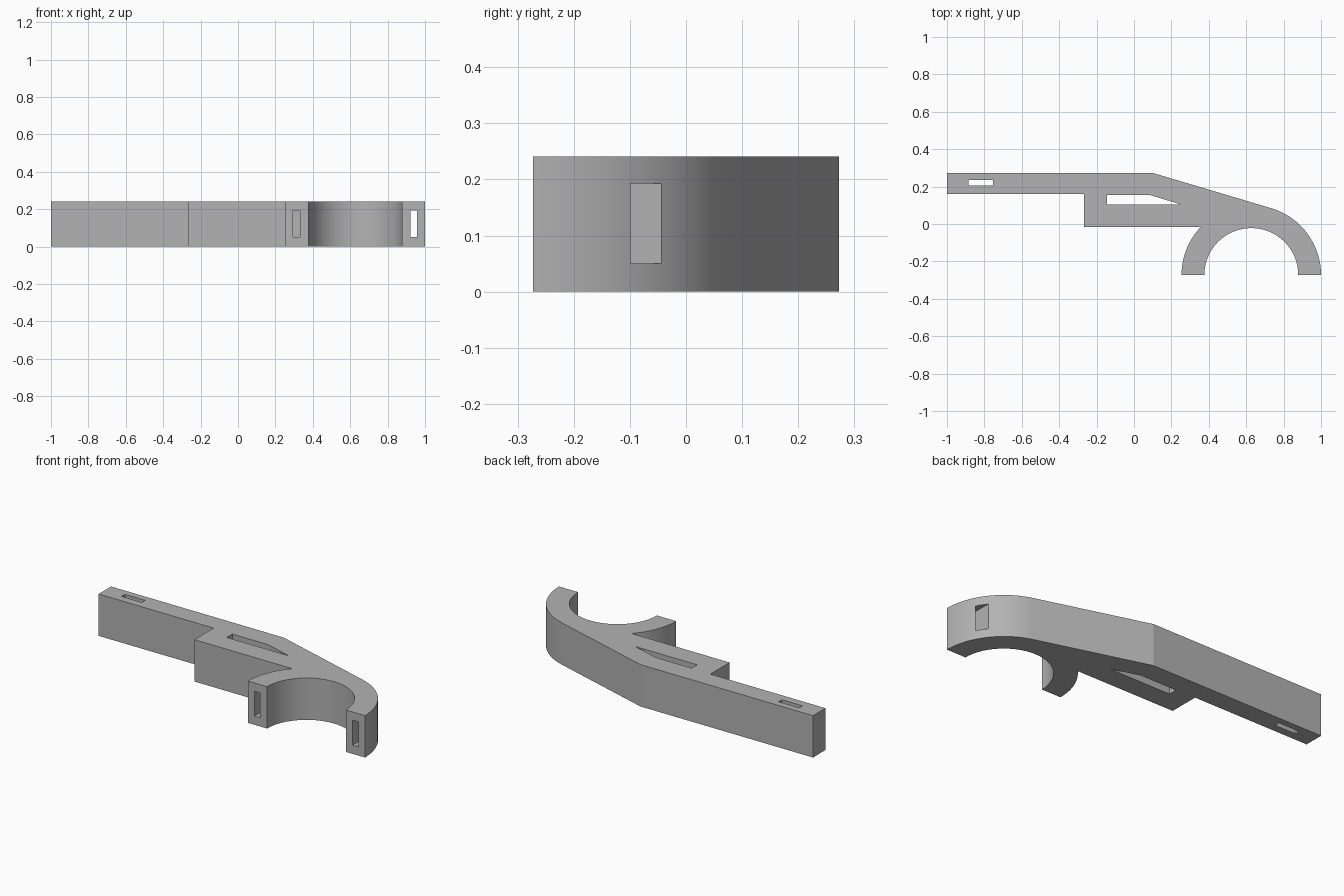
import bpy
import bmesh
from math import radians, cos, sin, atan2

if "Cube" in bpy.data.objects:
    bpy.data.objects.remove(bpy.data.objects["Cube"], do_unlink=True)

HEIGHT = 0.241
CX, CY = 0.627, -0.273        # centre of the half-ring clamp
R_OUT, R_IN = 0.373, 0.251

grey = bpy.data.materials.new("plain grey")
grey.use_nodes = True
grey.diffuse_color = (0.45, 0.45, 0.45, 1)
grey.node_tree.nodes["Principled BSDF"].inputs["Base Color"].default_value = (0.45, 0.45, 0.45, 1)


def arc(radius, start, end, steps):
    """Points along an arc around the clamp centre, angles in degrees."""
    angles = [radians(start + (end - start) * i / steps) for i in range(steps + 1)]
    return [(CX + radius * cos(a), CY + radius * sin(a)) for a in angles]


def prism(name, outline, z0, z1):
    """Extrude a flat outline upward into a closed solid."""
    bm = bmesh.new()
    base = bm.faces.new([bm.verts.new((x, y, z0)) for x, y in outline])
    top = bmesh.ops.extrude_face_region(bm, geom=[base])["geom"]
    bmesh.ops.translate(bm, vec=(0, 0, z1 - z0),
                        verts=[g for g in top if isinstance(g, bmesh.types.BMVert)])
    bmesh.ops.recalc_face_normals(bm, faces=bm.faces)
    mesh = bpy.data.meshes.new(name)
    bm.to_mesh(mesh)
    bm.free()
    mesh.materials.append(grey)
    obj = bpy.data.objects.new(name, mesh)
    bpy.context.collection.objects.link(obj)
    return obj


def rect(x0, x1, y0, y1):
    return [(x0, y0), (x1, y0), (x1, y1), (x0, y1)]


# Arm and clamp in one outline: back edge, outer arc, inner arc, left leg, block, step
tangent = 73.4
corner_y = -0.015
join = 180 - 43.7             # where the left leg meets the block
outline = [(-1, 0.16), (-1, 0.273), (0.1, 0.273)]
outline += arc(R_OUT, tangent, 0, 32)
outline += arc(R_IN, 0, 180, 64)
outline += arc(R_OUT, 180, join, 20)
outline += [(-0.267, corner_y), (-0.267, 0.16)]
bracket = prism("bracket_arm_and_clamp", outline, 0, HEIGHT)

# Vertical openings in the arm, and strap slots through both clamp legs
cutters = [
    prism("arm_slot_cutter", rect(-0.885, -0.755, 0.205, 0.235), -0.1, 0.4),
    prism("window_cutter", [(-0.145, 0.105), (0.25, 0.105), (0.085, 0.155), (-0.145, 0.155)], -0.1, 0.4),
    prism("right_leg_slot_cutter", rect(0.295, 0.331, -0.4, -0.025), 0.05, 0.193),
    prism("left_leg_slot_cutter", rect(0.921, 0.957, -0.4, 0.05), 0.05, 0.193),
]
bpy.ops.object.select_all(action='DESELECT')
bpy.context.view_layer.objects.active = bracket
bracket.select_set(True)
for cutter in cutters:
    cutter.hide_render = True
    mod = bracket.modifiers.new(cutter.name, 'BOOLEAN')
    mod.operation = 'DIFFERENCE'
    mod.solver = 'EXACT'
    mod.object = cutter
    bpy.ops.object.modifier_apply(modifier=mod.name)
for cutter in cutters:
    bpy.data.objects.remove(cutter, do_unlink=True)

# Smooth arcs, crisp edges
bpy.ops.object.shade_smooth_by_angle(angle=radians(12))
